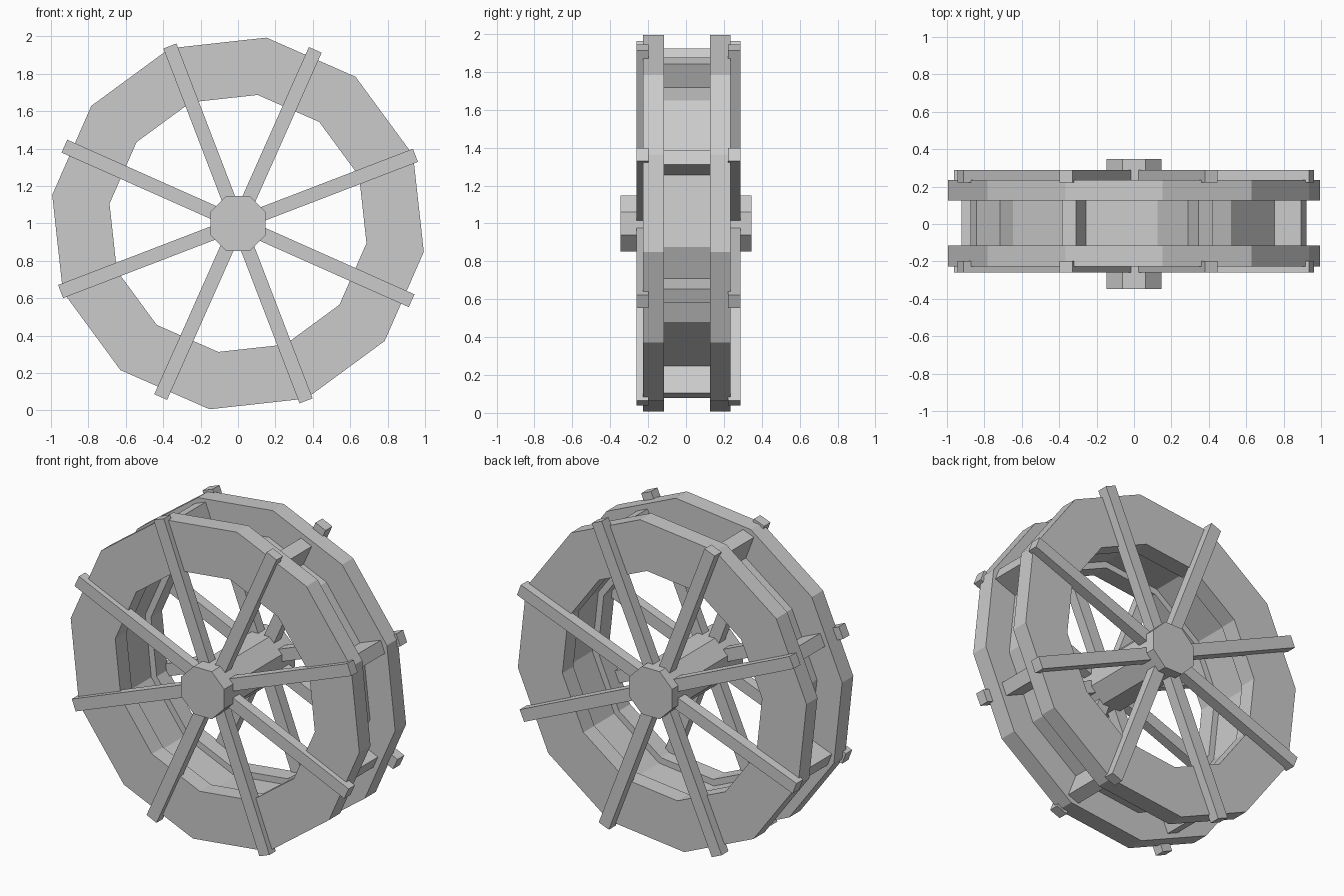
import bpy, bmesh
from math import sin, cos, pi, radians
from mathutils import Vector

if "Cube" in bpy.data.objects:
    bpy.data.objects.remove(bpy.data.objects["Cube"])

CZ = 1.0                  # wheel axis height
RIM = radians(21.3)       # rim corner angle
ARM = radians(21.0)       # first spoke angle


def pt(r, a, y, t=0.0):
    """Point at radius r and angle a, shifted sideways by t."""
    return Vector((r * cos(a) - t * sin(a), y, CZ + r * sin(a) + t * cos(a)))


def finish(name, bm):
    bmesh.ops.recalc_face_normals(bm, faces=bm.faces)
    me = bpy.data.meshes.new(name)
    bm.to_mesh(me)
    bm.free()
    ob = bpy.data.objects.new(name, me)
    bpy.context.collection.objects.link(ob)
    return ob


def ring(name, r_out, r_in, y0, y1, n=12):
    bm = bmesh.new()
    rows = []
    for i in range(n):
        a = RIM + i * 2 * pi / n
        rows.append([bm.verts.new(pt(r, a, y)) for r, y in
                     ((r_out, y0), (r_out, y1), (r_in, y1), (r_in, y0))])
    for i in range(n):
        p, q = rows[i], rows[(i + 1) % n]
        for k in range(4):
            j = (k + 1) % 4
            bm.faces.new((p[k], p[j], q[j], q[k]))
    return finish(name, bm)


def bar(name, r0, r1, a, y0, y1, w):
    bm = bmesh.new()
    lo, hi = [[bm.verts.new(pt(r, a, y, t)) for r, t in
               ((r0, -w / 2), (r1, -w / 2), (r1, w / 2), (r0, w / 2))]
              for y in (y0, y1)]
    bm.faces.new(lo)
    bm.faces.new(hi)
    for k in range(4):
        j = (k + 1) % 4
        bm.faces.new((lo[k], lo[j], hi[j], hi[k]))
    return finish(name, bm)


# Two side rims and the recessed drum between them
ring("front_rim", 1.005, 0.695, -0.226, -0.116)
ring("back_rim", 1.005, 0.695, 0.126, 0.234)
ring("drum", 0.83, 0.735, -0.118, 0.128)

# Spokes on both sides and paddles between the rims
for i in range(8):
    a = ARM + i * pi / 4
    bar(f"front_spoke_{i}", 0.1, 1.016, a, -0.26, -0.198, 0.075)
    bar(f"back_spoke_{i}", 0.1, 1.016, a, 0.221, 0.288, 0.075)
    bar(f"paddle_{i}", 0.76, 0.94 if i % 2 else 0.973, a, -0.118, 0.128, 0.08)

# Octagonal hub running through the wheel
bm = bmesh.new()
ends = [[bm.verts.new(pt(0.16, pi / 8 + k * pi / 4, y)) for k in range(8)]
        for y in (-0.347, 0.347)]
for e in ends:
    bm.faces.new(e)
for k in range(8):
    j = (k + 1) % 8
    bm.faces.new((ends[0][k], ends[0][j], ends[1][j], ends[1][k]))
finish("hub", bm)
